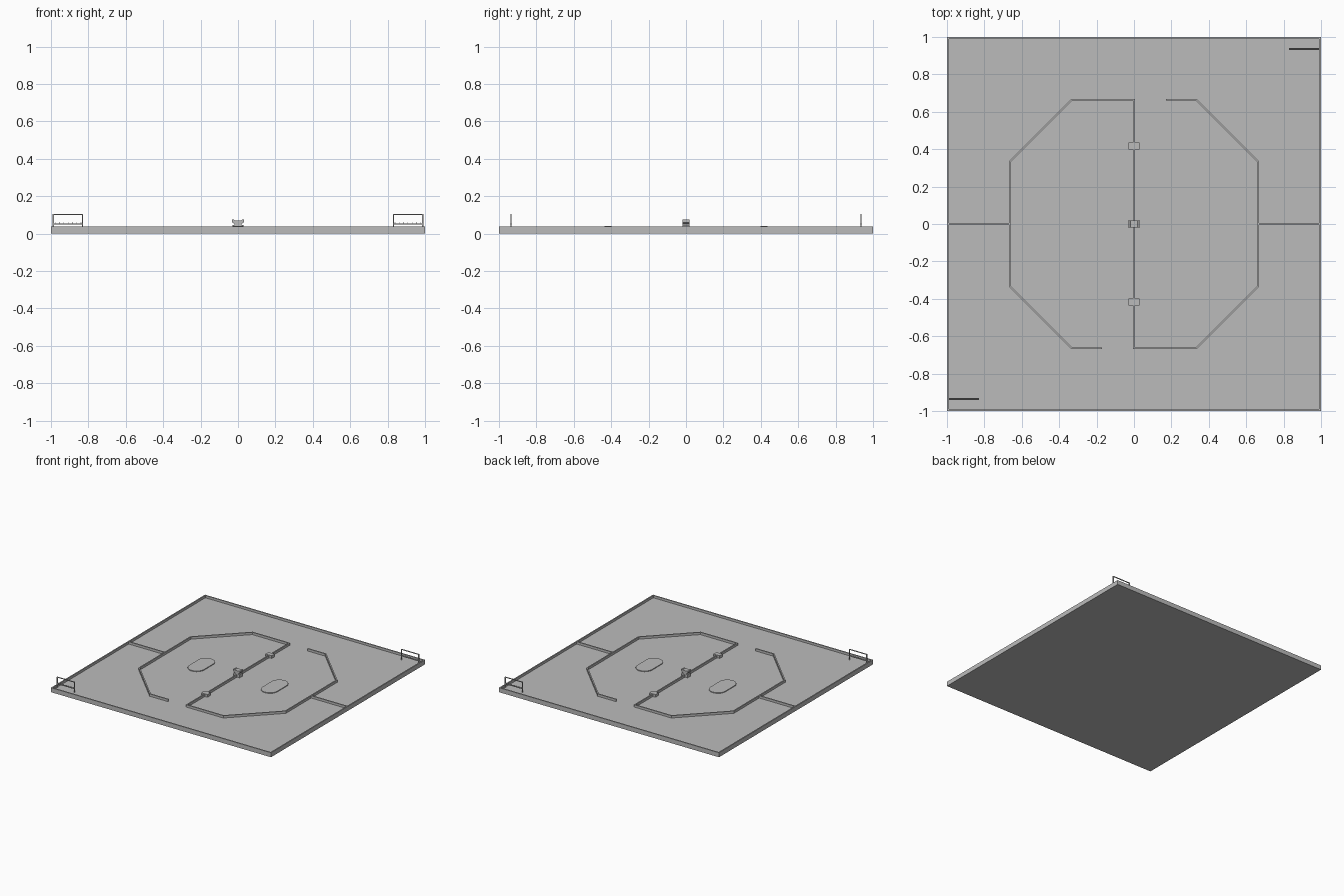
import bpy, bmesh, math
from mathutils import Vector

cube = bpy.data.objects.get("Cube")
if cube:
    bpy.data.objects.remove(cube, do_unlink=True)

FLOOR = 0.018
TOP = 0.037
WALL = 0.01

grey = bpy.data.materials.new("plain_grey")
grey.use_nodes = True
colour = (0.5, 0.5, 0.5, 1)
grey.diffuse_color = colour
grey.node_tree.nodes["Principled BSDF"].inputs["Base Color"].default_value = colour


def finish(name, bm):
    bmesh.ops.recalc_face_normals(bm, faces=bm.faces[:])
    mesh = bpy.data.meshes.new(name)
    bm.to_mesh(mesh)
    bm.free()
    mesh.materials.append(grey)
    obj = bpy.data.objects.new(name, mesh)
    bpy.context.collection.objects.link(obj)
    return obj


def add_box(bm, low, high):
    low, high = Vector(low), Vector(high)
    verts = bmesh.ops.create_cube(bm, size=1)["verts"]
    bmesh.ops.scale(bm, vec=high - low, verts=verts)
    bmesh.ops.translate(bm, vec=(low + high) / 2, verts=verts)


def extrude(name, outline, depth):
    """Solid made by sweeping a closed outline along a vector."""
    bm = bmesh.new()
    face = bm.faces.new([bm.verts.new(p) for p in outline])
    moved = bmesh.ops.extrude_face_region(bm, geom=[face], use_keep_orig=True)["geom"]
    bmesh.ops.translate(bm, vec=depth, verts=[g for g in moved if isinstance(g, bmesh.types.BMVert)])
    return finish(name, bm)


def wall(name, path, closed=False):
    """Upright wall with mitred corners along a floor path."""
    pts = [Vector(p) for p in path]
    n = len(pts)
    bm = bmesh.new()
    rings = []
    for i, p in enumerate(pts):
        before = pts[i - 1] if i or closed else None
        after = pts[(i + 1) % n] if i < n - 1 or closed else None
        dirs = [d.normalized() for d in (
            p - before if before else after - p,
            after - p if after else p - before)]
        normals = [Vector((-d.y, d.x)) for d in dirs]
        side = (normals[0] + normals[1]).normalized()
        side *= WALL / 2 / side.dot(normals[0])
        a, b = p + side, p - side
        rings.append([bm.verts.new((q.x, q.y, z)) for q, z in
                      ((a, FLOOR), (b, FLOOR), (b, TOP), (a, TOP))])
    for i in range(n if closed else n - 1):
        r, s = rings[i], rings[(i + 1) % n]
        for k in range(4):
            j = (k + 1) % 4
            bm.faces.new((r[k], r[j], s[j], s[k]))
    if not closed:
        bm.faces.new(rings[0])
        bm.faces.new(rings[-1])
    return finish(name, bm)


# Floor slab and outer rim
bm = bmesh.new()
add_box(bm, (-1, -1, 0), (1, 1, FLOOR))
finish("floor", bm)
e = 1 - WALL / 2
wall("outer_rim", [(-e, -e), (e, -e), (e, e), (-e, e)], closed=True)

# Centre wall, and the parts that repeat under a half turn
wall("centre_wall", [(0, -0.667), (0, 0.667)])
half = [(0, 0.664), (-0.333, 0.664), (-0.664, 0.333), (-0.664, -0.333),
        (-0.333, -0.664), (-0.17, -0.664)]
for label, s in (("right", 1), ("left", -1)):
    wall(label + "_octagon_wall", [(s * x, s * y) for x, y in half])
    wall(label + "_side_wall", [(-s * 0.99, 0), (-s * 0.664, 0)])

    # Raised oval pad
    oval = []
    for k in range(34):
        end = 1 if k < 17 else -1
        a = math.pi * (k if k < 17 else k - 1) / 16
        oval.append((-s * 0.333 + 0.067 * math.cos(a),
                     end * 0.06 + 0.067 * math.sin(a), FLOOR))
    extrude(label + "_oval_pad", oval, (0, 0, 0.006))

    # Corner gate: posts, top bar and a toothed low rail
    bm = bmesh.new()
    for x in (-0.991, -0.835):
        add_box(bm, (x, -0.939, FLOOR), (x + 0.007, -0.932, 0.105))
    add_box(bm, (-0.991, -0.939, 0.1), (-0.828, -0.932, 0.105))
    add_box(bm, (-0.991, -0.94, 0.047), (-0.828, -0.931, 0.053))
    for k in range(7):
        x = -0.979 + k * 0.023
        add_box(bm, (x, -0.938, 0.053), (x + 0.004, -0.933, 0.058))
    if s < 0:
        bmesh.ops.scale(bm, vec=(-1, -1, 1), verts=bm.verts[:])
    finish(label + "_corner_gate", bm)

# Blocks straddling the centre wall
for label, y, h in (("front", -0.417, 0.04), ("middle", 0, 0.045), ("back", 0.417, 0.04)):
    bm = bmesh.new()
    add_box(bm, (-0.029, y - 0.02, FLOOR), (0.029, y + 0.02, h))
    upright = [ed for ed in bm.edges
               if abs(ed.verts[0].co.z - ed.verts[1].co.z) > 0.01]
    bmesh.ops.bevel(bm, geom=upright, offset=0.004, segments=2, profile=0.5, affect='EDGES')
    finish(label + "_block", bm)

# Flared cap on the middle block
right_side = [(0.02, 0.045), (0.02, 0.052), (0.031, 0.06), (0.031, 0.074),
              (0.022, 0.074), (0.018, 0.07)]
profile = right_side + [(-x, z) for x, z in reversed(right_side)]
extrude("middle_cap", [(x, -0.019, z) for x, z in profile], (0, 0.038, 0))
